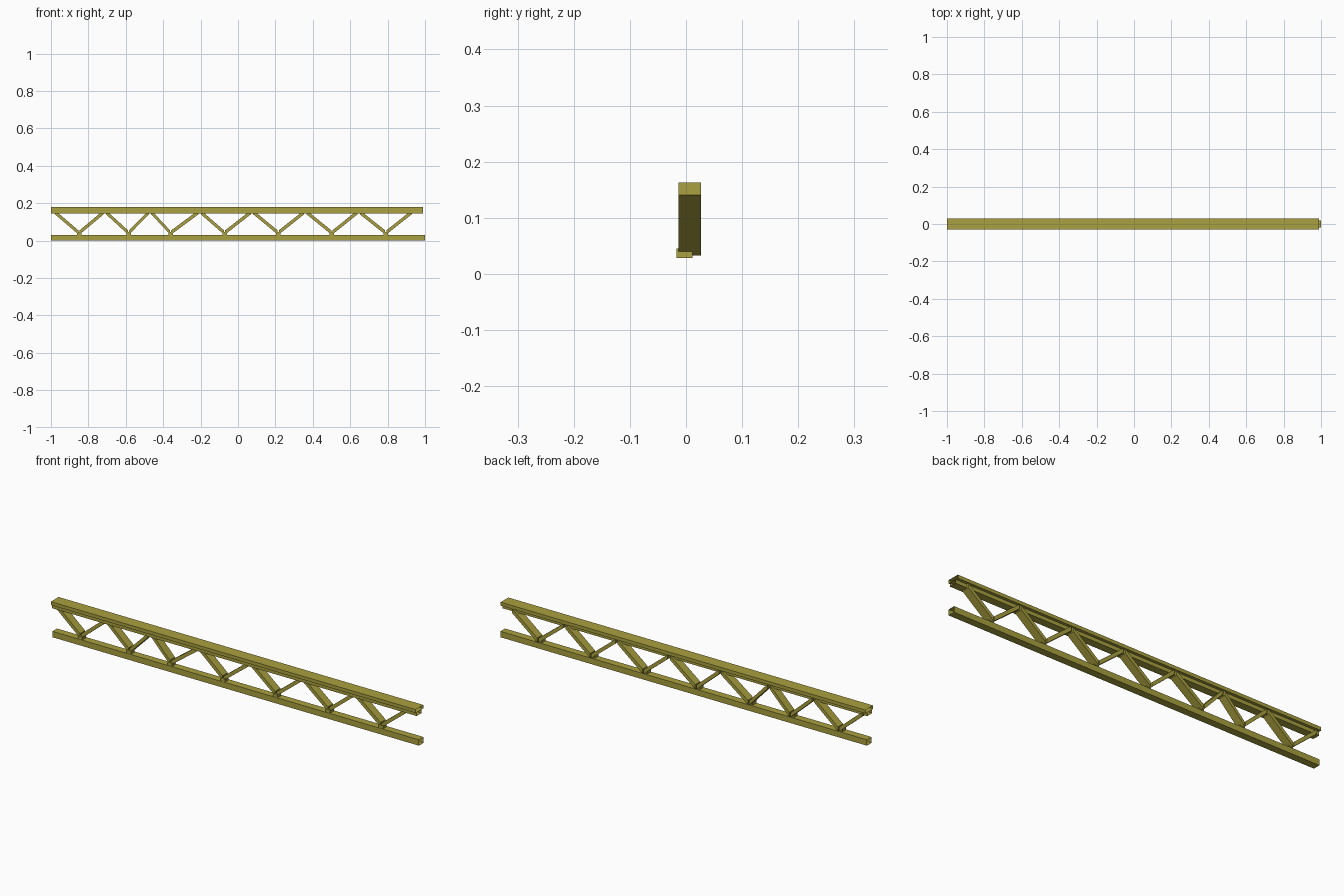
import bpy, bmesh

if "Cube" in bpy.data.objects:
    bpy.data.objects.remove(bpy.data.objects["Cube"])

mat = bpy.data.materials.new("olive_paint")
mat.diffuse_color = (0.40, 0.35, 0.05, 1)
mat.use_nodes = True
mat.node_tree.nodes["Principled BSDF"].inputs["Base Color"].default_value = mat.diffuse_color


def make(name, build):
    bm = bmesh.new()
    build(bm)
    bmesh.ops.recalc_face_normals(bm, faces=bm.faces)
    me = bpy.data.meshes.new(name)
    bm.to_mesh(me)
    bm.free()
    me.materials.append(mat)
    ob = bpy.data.objects.new(name, me)
    bpy.context.collection.objects.link(ob)
    return ob


def sweep(name, profile, axis, a, b, caps):
    """Sweep a closed 2D profile along x (profile is y,z) or y (profile is x,z)."""
    def build(bm):
        place = (lambda p, t: (t, p[0], p[1])) if axis == "x" else (lambda p, t: (p[0], t, p[1]))
        rings = [[bm.verts.new(place(p, t)) for p in profile] for t in (a, b)]
        n = len(profile)
        for i in range(n):
            j = (i + 1) % n
            bm.faces.new((rings[0][i], rings[0][j], rings[1][j], rings[1][i]))
        if caps:
            bm.faces.new(rings[0])
            bm.faces.new(rings[1][::-1])
    return make(name, build)


def rect(a0, a1, z0, z1):
    return [(a0, z0), (a1, z0), (a1, z1), (a0, z1)]


# Chords: long tubes with open ends
sweep("bottom_chord", rect(-0.018, 0.018, 0.0, 0.029), "x", -1.0, 1.0, False)
sweep("top_chord_lower", rect(-0.022, 0.016, 0.145, 0.163), "x", -1.0, 0.99, False)
sweep("top_chord_flange",
      [(-0.03, 0.163), (0.03, 0.163), (0.03, 0.18), (0.0, 0.18), (-0.03, 0.18)],
      "x", -1.0, 0.99, False)

# Zigzag webs between the chords
nodes = [-0.85, -0.585, -0.36, -0.072, 0.215, 0.502, 0.79]
tops = [-0.985, -0.712, -0.47, -0.205, 0.075, 0.36, 0.645, 0.935]
H = 0.011


def web(name, xt, xb):
    zt, zb = 0.152, 0.044
    sweep(name, [(xt, zt - H), (xt, zt + H), (xb, zb + H), (xb, zb - H)],
          "y", -0.013, 0.027, True)


for i, x in enumerate(nodes):
    web(f"web_down_{i}", tops[i] + 0.006, x - 0.003)
    web(f"web_up_{i}", tops[i + 1] - 0.006, x + 0.003)
    # small seat joining each pair of webs to the bottom chord
    sweep(f"web_seat_{i}", rect(x - 0.012, x + 0.012, 0.028, 0.045), "y", -0.017, 0.012, True)
